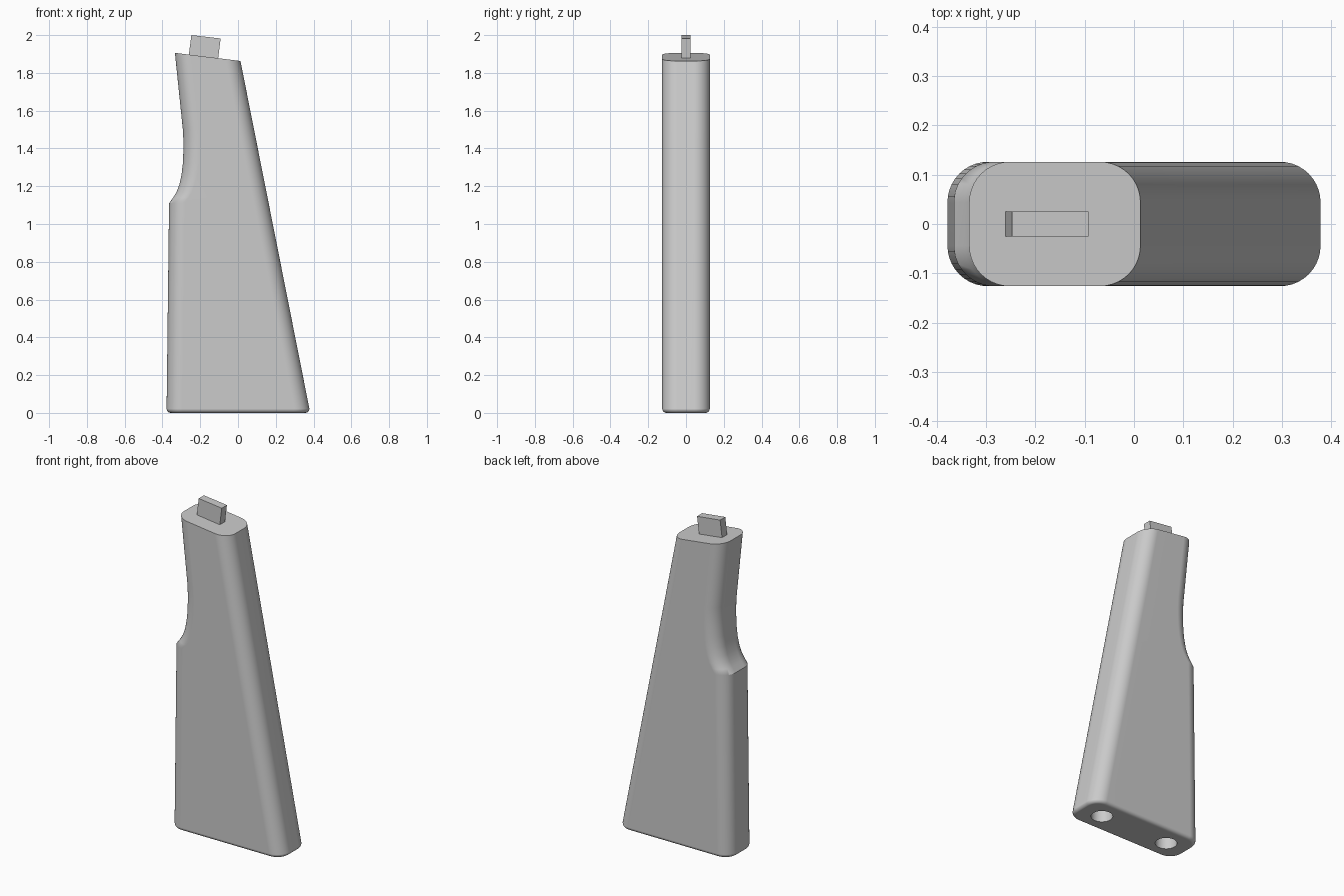
import bpy, bmesh, math
from mathutils import Vector

cube = bpy.data.objects.get("Cube")
if cube:
    bpy.data.objects.remove(cube, do_unlink=True)

GREY = (0.6, 0.6, 0.6, 1.0)
mat = bpy.data.materials.new("plain grey")
mat.use_nodes = True
mat.diffuse_color = GREY
mat.node_tree.nodes["Principled BSDF"].inputs["Base Color"].default_value = GREY

HALF_WIDTH = 0.126
CORNER = 0.082
EDGE = 0.022
SEGMENTS = 10


def finish(name, bm):
    bmesh.ops.recalc_face_normals(bm, faces=bm.faces)
    mesh = bpy.data.meshes.new(name)
    bm.to_mesh(mesh)
    bm.free()
    mesh.materials.append(mat)
    obj = bpy.data.objects.new(name, mesh)
    bpy.context.collection.objects.link(obj)
    return obj


def activate(obj):
    bpy.ops.object.select_all(action="DESELECT")
    obj.select_set(True)
    bpy.context.view_layer.objects.active = obj


def rounded_ring(left, right, inset=0.0):
    """Rounded rectangle spanning from left to right, both (x, z)."""
    (xl, zl), (xr, zr) = left, right
    half, r = HALF_WIDTH - inset, CORNER - inset
    corners = [(xr - r, half - r), (xl + r, half - r),
               (xl + r, r - half), (xr - r, r - half)]
    ring = []
    for quarter, (cx, cy) in enumerate(corners):
        for i in range(SEGMENTS + 1):
            a = math.pi / 2 * (quarter + i / SEGMENTS)
            x = cx + r * math.cos(a)
            t = (x - xl) / (xr - xl)
            ring.append((x, cy + r * math.sin(a), zl + t * (zr - zl)))
    return ring


def back_x(z):
    """Straight sloping edge on the left side."""
    return 0.378 + (z - EDGE) * (0.013 - 0.378) / (1.863 - EDGE)


# Stock body: rounded butt edge, straight comb, curved notch, tilted top
rings = []
for i in range(5):
    a = math.pi / 2 * i / 4
    inset = EDGE * (1 - math.sin(a))
    z = EDGE * (1 - math.cos(a))
    rings.append(rounded_ring((-0.378 + inset, z), (0.378 - inset, z), inset))
notch = [(-0.365, 1.11), (-0.343, 1.14), (-0.325, 1.17), (-0.310, 1.21),
         (-0.299, 1.26), (-0.292, 1.32), (-0.289, 1.39), (-0.289, 1.44),
         (-0.292, 1.50)]
rings += [rounded_ring(p, (back_x(p[1]), p[1])) for p in notch]
rings.append(rounded_ring((-0.334, 1.906), (0.013, 1.863)))

bm = bmesh.new()
loops = [[bm.verts.new(p) for p in ring] for ring in rings]
for low, high in zip(loops, loops[1:]):
    for i in range(len(low)):
        j = (i + 1) % len(low)
        bm.faces.new((low[i], low[j], high[j], high[i]))
bm.faces.new(loops[0])
bm.faces.new(loops[-1])
stock = finish("stock", bm)

# Two screw holes in the butt
for i, x in enumerate((-0.23, 0.23)):
    bpy.ops.mesh.primitive_cylinder_add(vertices=32, radius=0.06, depth=0.3,
                                        location=(x, 0, 0))
    cutter = bpy.context.object
    cutter.name = f"screw_hole_cutter_{i + 1}"
    cutter.data.materials.append(mat)
    cut = stock.modifiers.new("screw hole", "BOOLEAN")
    cut.operation, cut.solver, cut.object = "DIFFERENCE", "EXACT", cutter
    activate(stock)
    bpy.ops.object.modifier_apply(modifier=cut.name)
    bpy.data.objects.remove(cutter, do_unlink=True)

activate(stock)
bpy.ops.object.shade_smooth_by_angle(angle=math.radians(30))
weighted = stock.modifiers.new("weighted normals", "WEIGHTED_NORMAL")
weighted.keep_sharp = True

# Tilted mounting tang, rooted inside the stock
bm = bmesh.new()
outline = [(-0.266, 1.85), (-0.111, 1.83), (-0.092, 1.982), (-0.247, 2.0)]
face = bm.faces.new([bm.verts.new((x, -0.025, z)) for x, z in outline])
ext = bmesh.ops.extrude_face_region(bm, geom=[face])
bmesh.ops.translate(bm, vec=Vector((0, 0.05, 0)),
                    verts=[g for g in ext["geom"] if isinstance(g, bmesh.types.BMVert)])
finish("mounting_tang", bm)
